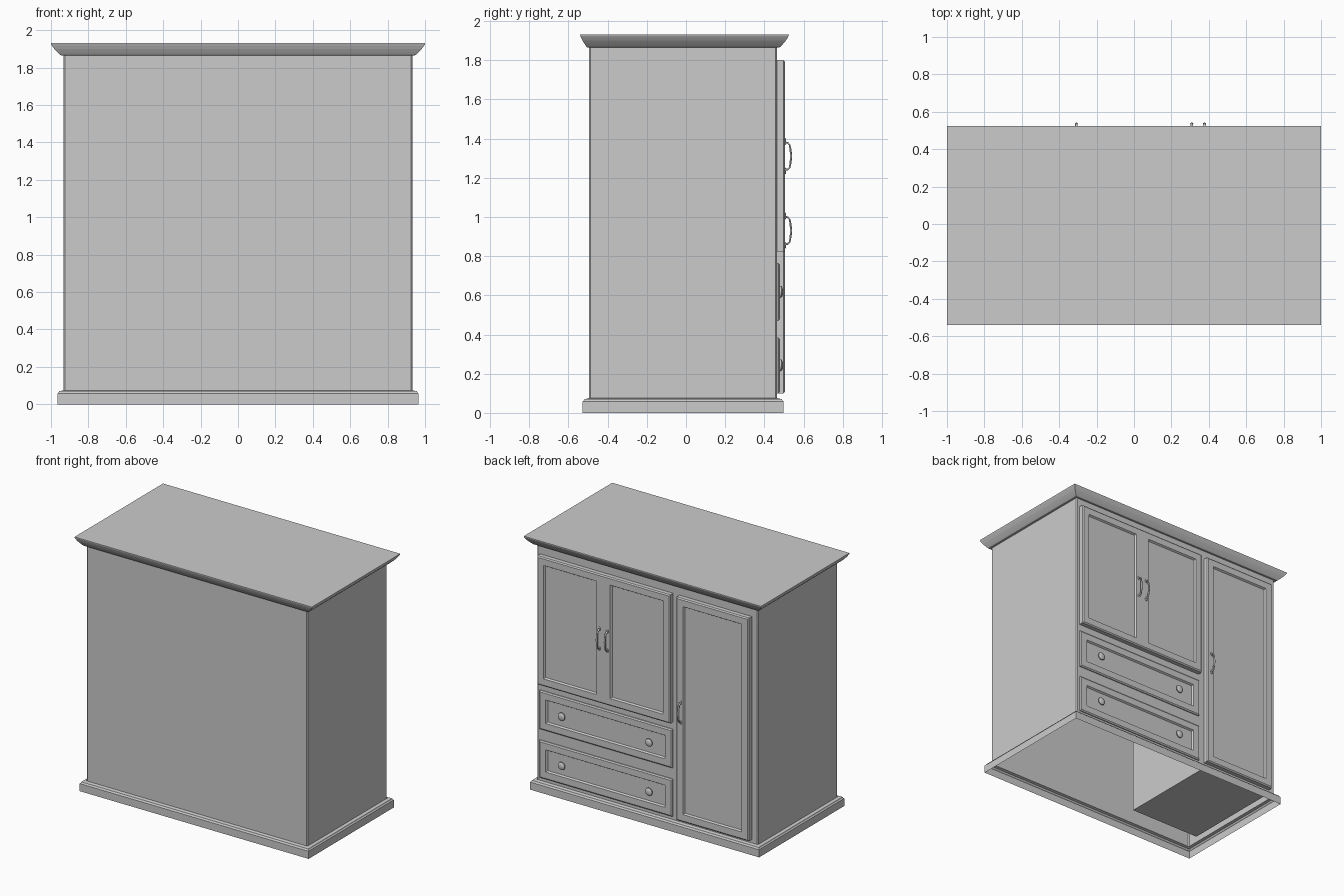
import bpy, bmesh, math
from mathutils import Vector

if "Cube" in bpy.data.objects:
    bpy.data.objects.remove(bpy.data.objects["Cube"])

BODY = (-0.932, 0.932, -0.495, 0.465)   # carcass footprint x0, x1, y0, y1
FRONT = BODY[3]


def loft(name, rings, cap_first=False, cap_last=False):
    """Skin a list of closed rings of equal length."""
    bm = bmesh.new()
    loops = [[bm.verts.new(p) for p in ring] for ring in rings]
    n = len(loops[0])
    for a, b in zip(loops, loops[1:]):
        for i in range(n):
            j = (i + 1) % n
            bm.faces.new((a[i], a[j], b[j], b[i]))
    if cap_first:
        bm.faces.new(loops[0])
    if cap_last:
        bm.faces.new(loops[-1])
    bmesh.ops.recalc_face_normals(bm, faces=bm.faces)
    me = bpy.data.meshes.new(name)
    bm.to_mesh(me)
    bm.free()
    ob = bpy.data.objects.new(name, me)
    bpy.context.collection.objects.link(ob)
    return ob


def plan_ring(z, ox=0.0, y_front=0.0, y_back=0.0, chamfer=0.0):
    """Horizontal rectangle around the carcass footprint, optionally chamfered."""
    x0, x1 = BODY[0] - ox, BODY[1] + ox
    y0, y1 = BODY[2] - y_back, BODY[3] + y_front
    c = chamfer
    if not c:
        return [(x0, y0, z), (x1, y0, z), (x1, y1, z), (x0, y1, z)]
    return [(x0 + c, y0, z), (x1 - c, y0, z), (x1, y0 + c, z), (x1, y1 - c, z),
            (x1 - c, y1, z), (x0 + c, y1, z), (x0, y1 - c, z), (x0, y0 + c, z)]


def panel(name, x0, x1, z0, z1, y1, seam=0):
    """Framed slab with a sunk field; seam -1/+1 marks a side that meets its twin."""
    rings = []
    for inset, y in ((0, FRONT), (0, y1 - 0.007), (0.009, y1),
                     (0.058, y1), (0.066, y1 - 0.013)):
        a = 0 if (seam == -1 and inset < 0.02) else inset
        b = 0 if (seam == 1 and inset < 0.02) else inset
        rings.append([(x0 + a, y, z0 + inset), (x1 - b, y, z0 + inset),
                      (x1 - b, y, z1 - inset), (x0 + a, y, z1 - inset)])
    return loft(name, rings, cap_last=True)


def lathe(name, x, y, z, profile, n=16):
    """Turned part with its axis along +y; profile is (radius, distance)."""
    rings = [[(x + r * math.cos(2 * math.pi * i / n), y + d,
               z + r * math.sin(2 * math.pi * i / n)) for i in range(n)]
             for r, d in profile]
    ob = loft(name, rings, cap_last=True)
    bpy.context.view_layer.objects.active = ob
    ob.select_set(True)
    bpy.ops.object.shade_smooth_by_angle(angle=math.radians(40))
    ob.select_set(False)


def handle(name, x, z, y):
    """Bowed pull swept along a path, plus a pointed foot at each end."""
    path = [(-0.07, -0.002), (-0.068, 0.014), (-0.058, 0.024), (-0.03, 0.029),
            (0, 0.031), (0.03, 0.029), (0.058, 0.024), (0.068, 0.014), (0.07, -0.002)]
    radii = [0.007, 0.006, 0.005, 0.006, 0.007, 0.006, 0.005, 0.006, 0.007]
    n, rings = 10, []
    for i, ((dz, dy), r) in enumerate(zip(path, radii)):
        p, q = path[max(i - 1, 0)], path[min(i + 1, len(path) - 1)]
        t = Vector((0, q[1] - p[1], q[0] - p[0])).normalized()
        u = Vector((1, 0, 0))
        v = t.cross(u)
        c = Vector((x, y + dy, z + dz))
        rings.append([tuple(c + r * (1.2 * math.cos(k * 2 * math.pi / n) * u
                                     + 0.85 * math.sin(k * 2 * math.pi / n) * v))
                      for k in range(n)])
    ob = loft(name, rings, True, True)
    for poly in ob.data.polygons:
        poly.use_smooth = len(poly.vertices) == 4
    for s, tag in ((-1, "lower"), (1, "upper")):
        foot = [[(x + k * math.cos(a * math.pi / 4) * 0.01, y + d,
                  z + s * 0.075 + k * math.sin(a * math.pi / 4) * 0.017)
                 for a in range(8)] for k, d in ((1, -0.001), (1, 0.003), (0.6, 0.006))]
        loft(f"{name}_{tag}_foot", foot, cap_last=True)


# Carcass: hollow shell, open underneath
loft("carcass", [plan_ring(z, chamfer=0.008) for z in (0.072, 1.87)])

# Plinth with a small stepped top edge
loft("plinth", [plan_ring(z, o, o, o) for z, o in
                ((0, 0.033), (0.058, 0.033), (0.063, 0.027), (0.07, 0.024), (0.075, 0.0))])

# Crown moulding and top
crown = [(1.866, 0.0), (1.866, 0.22), (1.872, 0.34), (1.884, 0.52),
         (1.900, 0.74), (1.917, 0.92), (1.926, 1.0), (1.932, 1.0)]
loft("crown", [plan_ring(z, 0.068 * t, 0.06 * t, 0.045 * t) for z, t in crown],
     cap_last=True)

# Inner compartments behind the doors
for name, x0, x1, z0, z1 in (("tall_compartment", -0.89, -0.295, 0.08, 1.78),
                             ("upper_compartment", -0.19, 0.88, 0.84, 1.78)):
    loft(name, [[(x0, -0.36, z), (x1, -0.36, z), (x1, 0.46, z), (x0, 0.46, z)]
                for z in (z0, z1)], True, True)

# Doors
MID = 0.343
panel("left_door", MID, 0.905, 0.82, 1.80, 0.505, seam=-1)
panel("right_door", -0.218, MID, 0.82, 1.80, 0.505, seam=1)
panel("tall_door", -0.88, -0.27, 0.10, 1.80, 0.505)

# Drawers with turned knobs
knob = [(0.014, -0.001), (0.011, 0.008), (0.022, 0.010), (0.030, 0.015),
        (0.029, 0.021), (0.022, 0.026), (0.010, 0.029)]
for tag, z0, z1 in (("upper", 0.47, 0.765), ("lower", 0.10, 0.385)):
    panel(f"{tag}_drawer", -0.218, 0.905, z0, z1, 0.479)
    for side, s in (("left", 1), ("right", -1)):
        lathe(f"{tag}_drawer_{side}_knob", MID + s * 0.368, 0.466, (z0 + z1) / 2, knob)

# Door handles
handle("left_door_handle", MID + 0.034, 1.31, 0.505)
handle("right_door_handle", MID - 0.034, 1.31, 0.505)
handle("tall_door_handle", -0.308, 0.93, 0.505)
